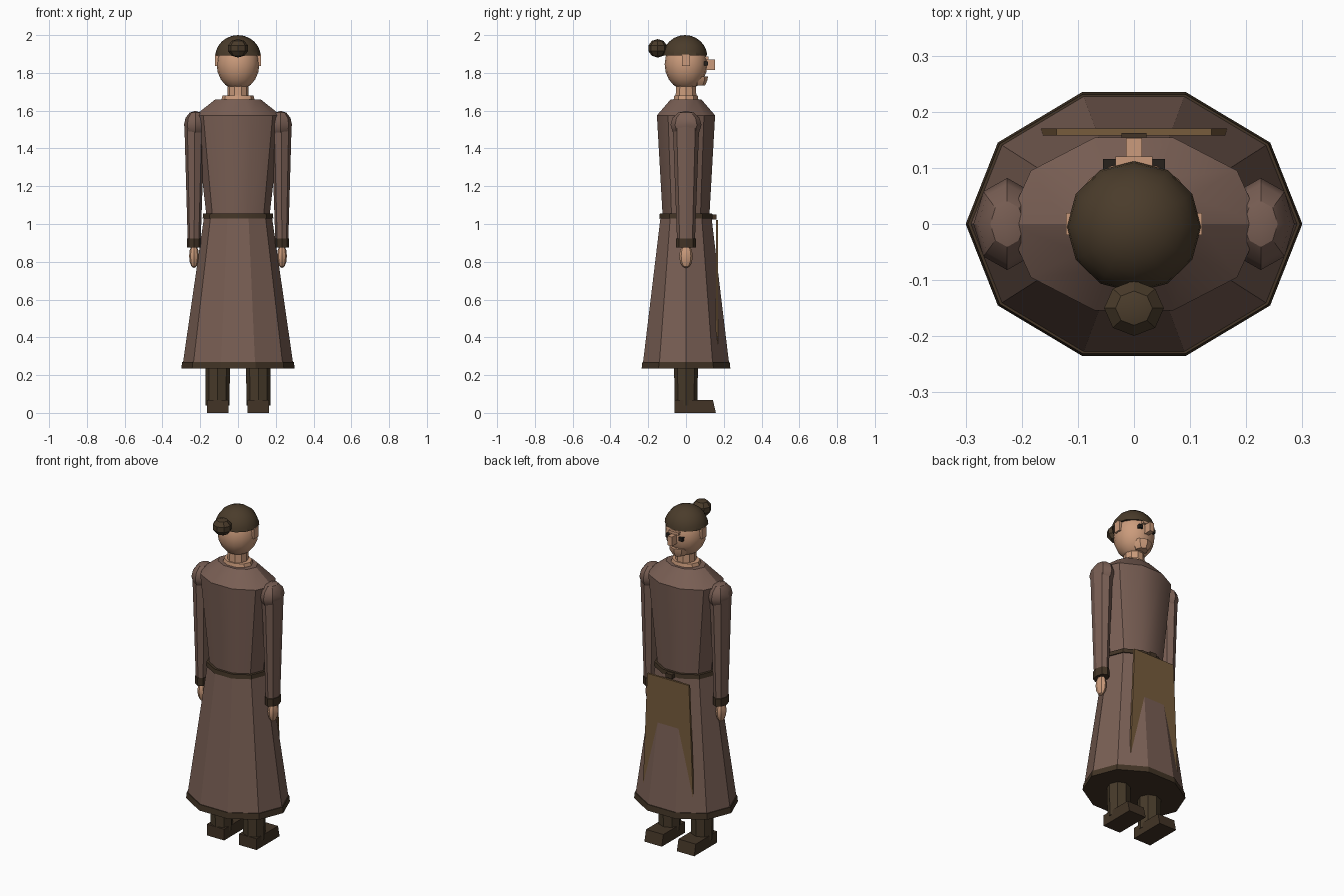
import bpy, bmesh, math
from mathutils import Matrix, Vector

cube = bpy.data.objects.get("Cube")
if cube:
    bpy.data.objects.remove(cube, do_unlink=True)


def material(name, rgb):
    m = bpy.data.materials.new(name)
    m.use_nodes = True
    color = (*rgb, 1)
    m.diffuse_color = color
    m.node_tree.nodes["Principled BSDF"].inputs["Base Color"].default_value = color
    return m


DRESS = material("dress brown", (0.19, 0.113, 0.088))
TRIM = material("dark trim", (0.054, 0.034, 0.019))
HAIR = material("hair brown", (0.069, 0.045, 0.024))
LEG = material("stocking brown", (0.061, 0.041, 0.022))
SKIN = material("skin", (0.6, 0.33, 0.2))
APRON = material("apron tan", (0.185, 0.107, 0.046))
EYE = material("eye dark", (0.02, 0.015, 0.012))


def finish(name, bm, mat):
    bmesh.ops.recalc_face_normals(bm, faces=bm.faces)
    mesh = bpy.data.meshes.new(name)
    bm.to_mesh(mesh)
    bm.free()
    mesh.materials.append(mat)
    obj = bpy.data.objects.new(name, mesh)
    bpy.context.collection.objects.link(obj)
    bpy.ops.object.select_all(action="DESELECT")
    obj.select_set(True)
    bpy.context.view_layer.objects.active = obj
    bpy.ops.object.shade_smooth_by_angle(angle=math.radians(30))
    return obj


def loft(name, rings, mat, sides=10, y=0):
    """Stack elliptical rings (z, centre x, radius x, radius y) and cap both ends."""
    bm = bmesh.new()
    loops = []
    for z, cx, rx, ry in rings:
        angles = [math.tau * i / sides for i in range(sides)]
        loops.append([bm.verts.new((cx + rx * math.cos(a), y + ry * math.sin(a), z)) for a in angles])
    for low, high in zip(loops, loops[1:]):
        for i in range(sides):
            j = (i + 1) % sides
            bm.faces.new((low[i], low[j], high[j], high[i]))
    bm.faces.new(loops[0])
    bm.faces.new(loops[-1])
    return finish(name, bm, mat)


def ball(name, center, radii, mat, sides=8, rings=6, cut=None):
    bm = bmesh.new()
    bmesh.ops.create_uvsphere(bm, u_segments=sides, v_segments=rings, radius=1)
    bmesh.ops.transform(bm, matrix=Matrix.Translation(center) @ Matrix.Diagonal((*radii, 1)), verts=bm.verts)
    if cut is not None:
        geom = bm.verts[:] + bm.edges[:] + bm.faces[:]
        bmesh.ops.bisect_plane(bm, geom=geom, plane_co=(0, 0, cut), plane_no=(0, 0, 1), clear_inner=True)
        bmesh.ops.holes_fill(bm, edges=[e for e in bm.edges if e.is_boundary])
    return finish(name, bm, mat)


def box(name, low, high, mat, reshape=None):
    bm = bmesh.new()
    bmesh.ops.create_cube(bm, size=1)
    low, high = Vector(low), Vector(high)
    for v in bm.verts:
        corner = v.co.copy()
        v.co = Vector([low[i] if corner[i] < 0 else high[i] for i in range(3)])
        if reshape:
            reshape(v.co, corner)
    return finish(name, bm, mat)


# Dress
loft("skirt", [(0.26, 0, 0.292, 0.24), (1.05, 0, 0.178, 0.14)], DRESS)
loft("skirt_hem", [(0.235, 0, 0.3, 0.247), (0.27, 0, 0.296, 0.243)], TRIM)
loft("belt", [(1.03, 0, 0.187, 0.149), (1.055, 0, 0.184, 0.146)], TRIM)
loft("bodice", [(1.04, 0, 0.167, 0.13), (1.575, 0, 0.227, 0.162), (1.66, 0, 0.12, 0.085)], DRESS)
box("belt_knot", (-0.022, 0.12, 1.025), (0.022, 0.162, 1.05), TRIM)


# Flat apron that widens downward and sinks into the skirt
def flare(co, corner):
    if corner.z < 0:
        co.x *= 1.2


box("apron", (-0.138, 0.158, 0.36), (0.138, 0.17, 1.02), APRON, flare)

# Neck and head
loft("neck_base", [(1.65, 0, 0.09, 0.07), (1.68, 0, 0.082, 0.065)], SKIN)
loft("neck", [(1.66, 0, 0.057, 0.058), (1.76, 0, 0.055, 0.055)], SKIN)
ball("head", (0, 0, 1.845), (0.113, 0.113, 0.135), SKIN, 16, 10)
loft("jaw", [(1.732, 0, 0.035, 0.04), (1.762, 0, 0.056, 0.054), (1.782, 0, 0.058, 0.056)], SKIN, 8, 0.06)
box("nose", (-0.014, 0.1, 1.815), (0.014, 0.153, 1.87), SKIN)
box("brow", (-0.033, 0.09, 1.872), (0.033, 0.12, 1.888), SKIN)

# Hair
ball("hair_cap", (0, -0.005, 1.885), (0.121, 0.118, 0.115), HAIR, 12, 12, 1.893)
ball("hair_bun", (0, -0.15, 1.93), (0.056, 0.052, 0.049), HAIR, 8, 5)


# Shoe toe leans back toward its top
def toe(co, corner):
    if corner.z > 0 and corner.y > 0:
        co.y -= 0.015


# Paired parts
for side, s in (("left", 1), ("right", -1)):
    def pair_box(part, x0, x1, y0, y1, z0, z1, mat, reshape=None):
        xs = sorted((s * x0, s * x1))
        box(f"{side}_{part}", (xs[0], y0, z0), (xs[1], y1, z1), mat, reshape)

    pair_box("ear", 0.1, 0.121, -0.02, 0.02, 1.837, 1.898, SKIN)
    pair_box("eye", 0.032, 0.055, 0.08, 0.116, 1.838, 1.86, EYE)
    ball(f"{side}_shoulder", (s * 0.226, 0, 1.525), (0.06, 0.082, 0.074), DRESS, 8, 6)
    loft(f"{side}_sleeve", [(0.9, s * 0.232, 0.034, 0.047), (1.53, s * 0.23, 0.054, 0.07)], DRESS, 8)
    loft(f"{side}_cuff", [(0.875, s * 0.232, 0.037, 0.052), (0.922, s * 0.232, 0.038, 0.053)], TRIM, 8)
    ball(f"{side}_hand", (s * 0.233, 0, 0.83), (0.026, 0.036, 0.064), SKIN, 8, 6)
    loft(f"{side}_leg", [(0.04, s * 0.108, 0.063, 0.06), (0.3, s * 0.108, 0.066, 0.064)], LEG, 8)
    pair_box("shoe", 0.05, 0.165, -0.06, 0.158, 0, 0.067, TRIM, toe)
